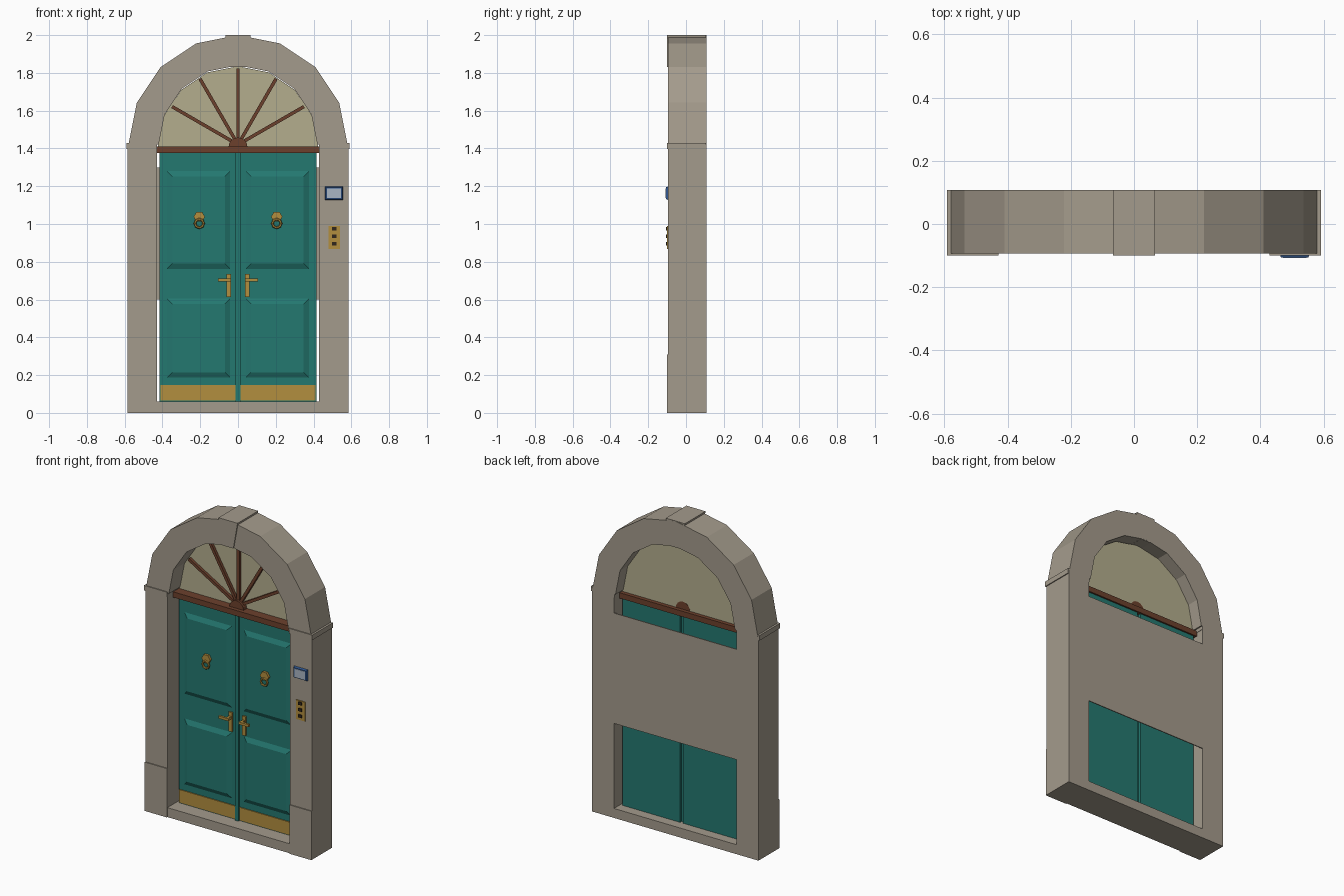
import bpy, bmesh
from math import sin, cos, pi, radians
from mathutils import Matrix

if "Cube" in bpy.data.objects:
    bpy.data.objects.remove(bpy.data.objects["Cube"])


def material(name, r, g, b):
    m = bpy.data.materials.new(name)
    m.diffuse_color = [((c / 255 + 0.055) / 1.055) ** 2.4 for c in (r, g, b)] + [1]
    m.use_nodes = True
    m.node_tree.nodes["Principled BSDF"].inputs["Base Color"].default_value = m.diffuse_color
    return m


STONE = material("stone", 164, 155, 140)
TEAL = material("teal_paint", 36, 120, 112)
WOOD = material("brown_wood", 108, 64, 44)
BRASS = material("brass", 178, 142, 62)
GLASS = material("cream_glass", 180, 173, 141)
BLUE = material("blue_casing", 50, 88, 145)
SCREEN = material("pale_screen", 170, 182, 196)
DARK = material("dark_button", 48, 38, 28)


def finish(bm, name, mat, mirror=False):
    bmesh.ops.recalc_face_normals(bm, faces=bm.faces)
    me = bpy.data.meshes.new(name)
    bm.to_mesh(me)
    bm.free()
    me.materials.append(mat)
    ob = bpy.data.objects.new(name, me)
    bpy.context.collection.objects.link(ob)
    if mirror:
        ob.modifiers.new("mirror", 'MIRROR').use_axis[0] = True
    return ob


def prism(name, pts, y0, y1, mat, mirror=False):
    """Extrude an (x, z) outline from y0 to y1."""
    bm = bmesh.new()
    face = bm.faces.new([bm.verts.new((x, y0, z)) for x, z in pts])
    ext = bmesh.ops.extrude_face_region(bm, geom=[face])['geom']
    bmesh.ops.translate(bm, vec=(0, y1 - y0, 0),
                        verts=[v for v in ext if isinstance(v, bmesh.types.BMVert)])
    return finish(bm, name, mat, mirror)


def box(name, x0, x1, y0, y1, z0, z1, mat, mirror=False):
    return prism(name, [(x0, z0), (x1, z0), (x1, z1), (x0, z1)], y0, y1, mat, mirror)


def raised(name, x0, x1, z0, z1, y_base, y_top, inset, mat, mirror=False):
    """Rectangular slab whose front is bevelled inward."""
    bm = bmesh.new()
    rings = []
    for y, i in ((y_base, 0), (y_top, inset)):
        rings.append([bm.verts.new((x, y, z)) for x, z in
                      ((x0 + i, z0 + i), (x1 - i, z0 + i), (x1 - i, z1 - i), (x0 + i, z1 - i))])
    for r in rings:
        bm.faces.new(r)
    for k in range(4):
        j = (k + 1) % 4
        bm.faces.new((rings[0][k], rings[0][j], rings[1][j], rings[1][k]))
    return finish(bm, name, mat, mirror)


def arc(r, n, cz=1.42, cx=0.0, a0=0.0, a1=pi):
    return [(cx + r * cos(a0 + (a1 - a0) * k / n), cz + r * sin(a0 + (a1 - a0) * k / n))
            for k in range(n + 1)]


FRONT, BACK = -0.094, 0.108

# Stone surround: jambs, eight-sided arch, threshold and trims
box("jamb", 0.43, 0.585, FRONT, BACK, 0, 1.42, STONE, True)
prism("arch", arc(0.58, 8) + arc(0.42, 8)[::-1], FRONT, BACK, STONE)
box("threshold", -0.43, 0.43, FRONT, BACK, 0, 0.06, STONE)
box("plinth_block", 0.43, 0.585, -0.1, FRONT, 0, 0.31, STONE, True)
box("impost", 0.428, 0.591, -0.1, 0.107, 1.398, 1.43, STONE, True)
prism("keystone", [(-0.037, 1.832), (0.037, 1.832), (0.067, 2.0), (-0.067, 2.0)],
      -0.1, 0.107, STONE)
box("back_panel", -0.43, 0.43, 0.102, BACK, 0.6, 1.3, STONE)

# Double doors with raised panels
box("door_leaf", 0.01, 0.415, 0.0, 0.045, 0.06, 1.38, TEAL, True)
box("centre_strip", -0.012, 0.012, -0.012, 0.03, 0.06, 1.38, TEAL)
for name, z0, z1 in (("upper_panel", 0.762, 1.28), ("lower_panel", 0.187, 0.605)):
    raised(name, 0.042, 0.376, z0, z1, 0.0, -0.014, 0.028, TEAL, True)
box("kick_plate", 0.014, 0.41, -0.006, 0.002, 0.065, 0.147, BRASS, True)

# Lever handles
box("handle_plate", 0.036, 0.06, -0.01, 0.002, 0.613, 0.735, BRASS, True)
box("handle_stem", 0.04, 0.056, -0.04, -0.008, 0.695, 0.711, BRASS, True)
box("handle_lever", 0.036, 0.105, -0.046, -0.032, 0.695, 0.711, BRASS, True)

# Ring knockers
prism("knocker_boss", arc(0.03, 6, 1.038, 0.205, 0, 2 * pi)[:-1], -0.03, -0.012, BRASS, True)
bpy.ops.mesh.primitive_torus_add(major_segments=8, minor_segments=6,
                                 major_radius=0.023, minor_radius=0.007)
ring = bpy.context.object
ring.name = "knocker_ring"
ring.data.transform(Matrix.Translation((0.205, -0.031, 1.003)) @ Matrix.Rotation(pi / 2, 4, 'X'))
ring.data.materials.append(BRASS)
ring.modifiers.new("mirror", 'MIRROR').use_axis[0] = True

# Transom and fanlight
box("transom", -0.43, 0.43, -0.04, 0.055, 1.375, 1.41, WOOD)
prism("fanlight_glass", arc(0.425, 8, 1.41), 0.018, 0.03, GLASS)
prism("fanlight_hub", arc(0.05, 8, 1.408), -0.015, 0.031, WOOD)
for k in range(1, 6):
    a = radians(30 * k)
    d, n = (cos(a), sin(a)), (-sin(a) * 0.009, cos(a) * 0.009)
    prism("fanlight_bar", [(d[0] * r + n[0] * s, 1.42 + d[1] * r + n[1] * s)
                           for r, s in ((0.02, -1), (0.403, -1), (0.403, 1), (0.02, 1))],
          0.0, 0.022, WOOD)

# Intercom and bell plate on the right jamb
raised("intercom_casing", 0.46, 0.556, 1.127, 1.199, FRONT, -0.106, 0.005, BLUE)
box("intercom_screen", 0.471, 0.545, -0.108, -0.104, 1.137, 1.189, SCREEN)
box("bell_plate", 0.478, 0.541, -0.1, FRONT, 0.868, 0.99, BRASS)
for z in (0.895, 0.935, 0.975):
    box("bell_button", 0.498, 0.521, -0.107, -0.099, z - 0.009, z + 0.009, DARK)
